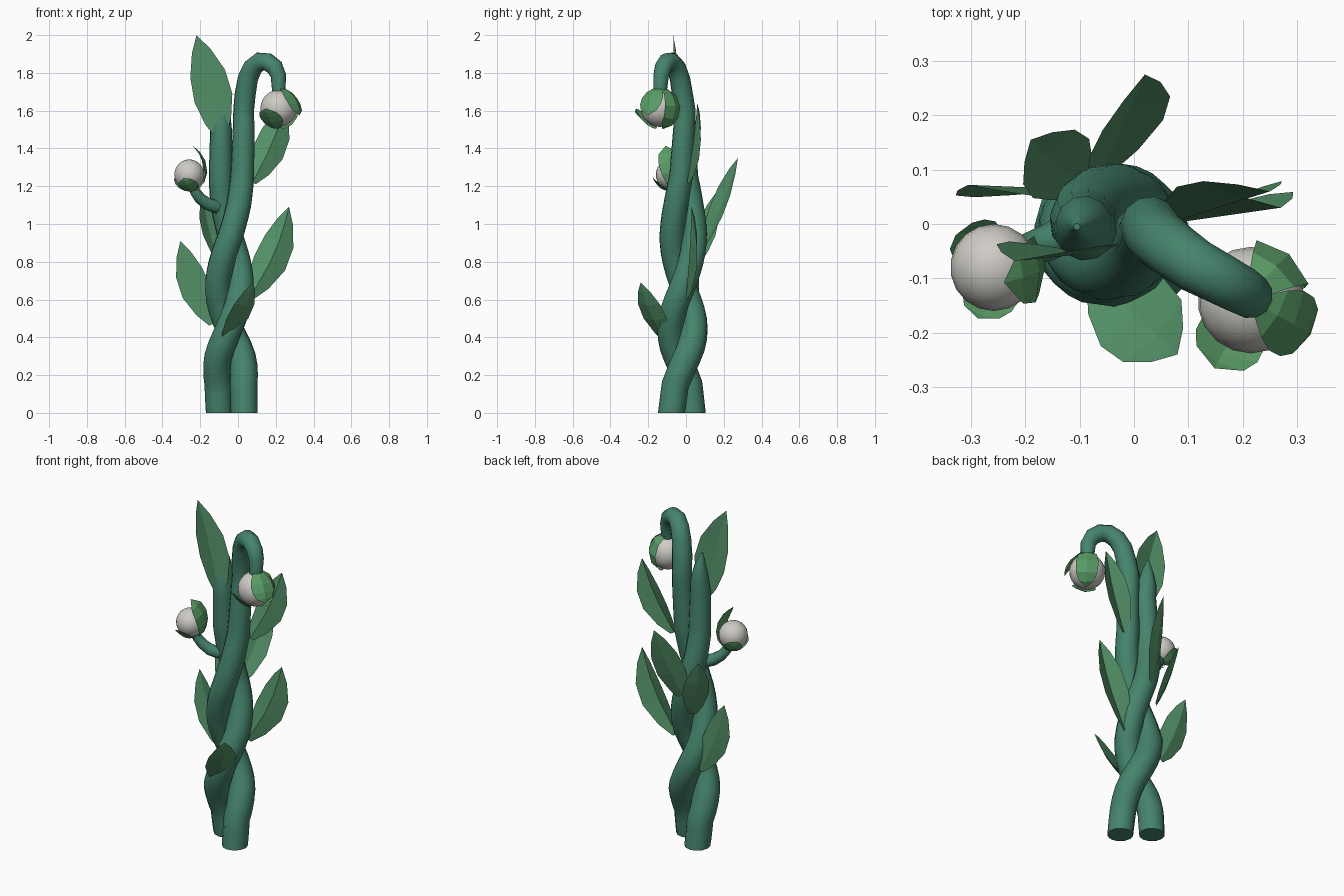
import bpy, bmesh, math
from mathutils import Vector as V

if "Cube" in bpy.data.objects:
    bpy.data.objects.remove(bpy.data.objects["Cube"])

def material(name, rgb):
    m = bpy.data.materials.new(name)
    m.diffuse_color = (*rgb, 1)
    m.use_nodes = True
    m.node_tree.nodes["Principled BSDF"].inputs["Base Color"].default_value = m.diffuse_color
    return m

STEM = material("stem_green", (0.06, 0.23, 0.15))
LEAF = material("leaf_green", (0.09, 0.29, 0.14))
SEPAL = material("sepal_green", (0.10, 0.33, 0.13))
BUD = material("bud_white", (0.62, 0.60, 0.56))

def mesh_object(name, bm, mat, smooth=False):
    bmesh.ops.recalc_face_normals(bm, faces=bm.faces)
    me = bpy.data.meshes.new(name)
    bm.to_mesh(me)
    bm.free()
    me.materials.append(mat)
    for p in me.polygons:
        p.use_smooth = smooth
    ob = bpy.data.objects.new(name, me)
    bpy.context.collection.objects.link(ob)
    return ob

def lerp(keys, z):
    for (a, u), (b, v) in zip(keys, keys[1:]):
        if z <= b:
            return u + (v - u) * (z - a) / (b - a)
    return keys[-1][1]

def tube(name, pts, sides=12):
    """Capped tube through (position, radius) pairs, with a carried frame."""
    bm = bmesh.new()
    rings, side = [], V((1, 0, 0))
    for i, (p, r) in enumerate(pts):
        t = (pts[min(i + 1, len(pts) - 1)][0] - pts[max(i - 1, 0)][0]).normalized()
        if i == 0:
            t = V((0, 0, 1)) if p.z == 0 else t
        side = (side - t * side.dot(t)).normalized()
        up = t.cross(side)
        rings.append([bm.verts.new(p + r * (side * math.cos(a) + up * math.sin(a)))
                      for a in (2 * math.pi * k / sides for k in range(sides))])
    for a, b in zip(rings, rings[1:]):
        for k in range(sides):
            j = (k + 1) % sides
            bm.faces.new((a[k], a[j], b[j], b[k]))
    bm.faces.new(rings[0][::-1])
    bm.faces.new(rings[-1])
    ob = mesh_object(name, bm, STEM)
    bpy.context.view_layer.objects.active = ob
    ob.select_set(True)
    bpy.ops.object.shade_smooth_by_angle(angle=math.radians(50))
    ob.select_set(False)

def strip(name, rows, mat):
    """Folded blade: rows of left / midrib / right points, the last one a tip."""
    bm = bmesh.new()
    vs = [[bm.verts.new(p) for p in row] for row in rows]
    for a, b in zip(vs, vs[1:]):
        for k in (0, 1):
            if len(b) == 1:
                bm.faces.new((a[k], a[k + 1], b[0]))
            else:
                bm.faces.new((a[k], a[k + 1], b[k + 1], b[k]))
    return mesh_object(name, bm, mat)

# Twisted pair of stems
TURN = [(0, -40), (0.15, -28), (0.27, 10), (0.42, 78), (0.65, 172), (0.95, 275),
        (1.1, 316), (1.25, 346), (1.6, 365)]
SWING = [(0, 0.086), (0.2, 0.073), (0.4, 0.062), (1.0, 0.058), (1.6, 0.06)]
THICK = [(0, 0.071), (0.3, 0.074), (0.6, 0.071), (1.1, 0.066), (1.5, 0.058), (1.6, 0.055)]

def twist(z, phase):
    a = math.radians(lerp(TURN, z) + phase)
    r = lerp(SWING, z)
    cx = lerp([(0, -0.033), (0.5, -0.048), (1.1, -0.038), (1.5, -0.03)], z)
    return V((cx + r * math.cos(a), -0.022 + 0.008 * z + r * math.sin(a), z))

def climb(phase, top):
    return [(twist(0.05 * i, phase), lerp(THICK, 0.05 * i)) for i in range(int(top / 0.05 + 0.5) + 1)]

hook = [((0.037, -0.018, 1.68), 0.056), ((0.052, -0.032, 1.77), 0.054), ((0.078, -0.052, 1.828), 0.052),
        ((0.115, -0.078, 1.86), 0.05), ((0.157, -0.1, 1.858), 0.048), ((0.194, -0.12, 1.83), 0.046),
        ((0.214, -0.132, 1.785), 0.042), ((0.216, -0.137, 1.70), 0.036)]
tube("hooked_stem", climb(0, 1.6) + [(V(p), r) for p, r in hook])
tube("leafy_stem", climb(180, 1.5) + [(V((-0.092, 0.0, 1.58)), 0.052), (V((-0.095, 0.0, 1.66)), 0.034),
                                      (V((-0.105, -0.005, 1.74)), 0.006)])
tube("bud_stalk", [(V(p), r) for p, r in (((-0.11, -0.01, 1.09), 0.036), ((-0.16, -0.035, 1.105), 0.034),
     ((-0.2, -0.05, 1.135), 0.031), ((-0.226, -0.062, 1.17), 0.028), ((-0.238, -0.07, 1.21), 0.025))], 10)

# Leaves: base, tip, width, facing hint
def leaf(name, base, tip, width, facing, bow=0.03, fold=0.22):
    base, tip = V(base), V(tip)
    axis = tip - base
    side = axis.cross(V(facing)).normalized()
    n = side.cross(axis).normalized()
    out = V((axis.x, axis.y, 0)).normalized() * bow
    rows = []
    for t, w in ((0, 0.25), (0.15, 0.68), (0.38, 1.0), (0.62, 0.92), (0.84, 0.5)):
        mid = base + axis * t + out * math.sin(math.pi * t)
        s, lift = side * width * w / 2, n * width * w * fold
        rows.append([mid - s + lift, mid, mid + s + lift])
    strip(name, rows + [[tip]], LEAF)

Y, Z = (0, -1, 0), (0, 0, 1)
leaf("left_leaf", (-0.135, 0.065, 0.47), (-0.305, 0.072, 0.91), 0.16, Y, 0.02, 0.12)
leaf("right_leaf", (0.06, 0.0, 0.61), (0.27, 0.03, 1.09), 0.18, (0, 1, 0))
leaf("upper_right_leaf", (0.075, 0.005, 1.22), (0.25, 0.06, 1.64), 0.17, (0, 1, 0), 0.02)
leaf("front_leaf", (-0.07, -0.1, 0.37), (0.08, -0.24, 0.69), 0.17, Z, 0.03, 0.1)
leaf("back_leaf", (-0.06, 0.09, 0.88), (0.02, 0.275, 1.35), 0.16, (0.48, -0.78, 0.24), 0.015, 0.12)
leaf("back_left_leaf", (-0.1, 0.07, 0.8), (-0.19, 0.155, 1.16), 0.15, Z, 0.015, 0.1)
leaf("top_leaf", (-0.09, -0.055, 1.46), (-0.22, -0.068, 2.0), 0.205, (0, 1, 0.1), -0.01, 0.12)

# Buds, each with three sepals: (axis, heading, reach, flare), growing from the -axis pole
def bud(name, centre, r, sepals):
    c = V(centre)
    bm = bmesh.new()
    bmesh.ops.create_uvsphere(bm, u_segments=18, v_segments=12, radius=r)
    bmesh.ops.translate(bm, vec=c, verts=bm.verts)
    mesh_object(name, bm, BUD, True)
    for i, (axis, heading, reach, flare) in enumerate(sepals):
        axis = V(axis).normalized()
        h = math.radians(heading)
        d = V((math.cos(h), math.sin(h), 0))
        d = (d - axis * d.dot(axis)).normalized()
        w = axis.cross(d)
        rows = []
        for t, half in ((0, 0.22), (0.2, 0.5), (0.45, 0.68), (0.7, 0.62), (0.88, 0.4), (1, 0)):
            th = math.radians(15 + (reach - 15) * t)
            rad = r * (1.13 + (flare - 1.13) * t ** 3)
            m = d * math.sin(th) - axis * math.cos(th)
            if half:
                rows.append([c + (m + w * k * half).normalized() * rad for k in (-1, 0, 1)])
            else:
                rows.append([c + m * rad])
        strip(f"{name}_sepal_{i + 1}", rows, SEPAL)

DOWN, UP, LEAN = (0.05, -0.03, -1), (0, 0, 1), (-0.3, -0.2, 0.9)
bud("hanging_bud", (0.215, -0.14, 1.612), 0.098,
    [(DOWN, 50, 168, 1.15), (DOWN, -30, 110, 1.35), (UP, -118, 90, 1.45)])
bud("side_bud", (-0.258, -0.08, 1.262), 0.08,
    [(LEAN, 5, 155, 1.95), (LEAN, 140, 95, 1.15), (LEAN, -110, 96, 1.25)])
